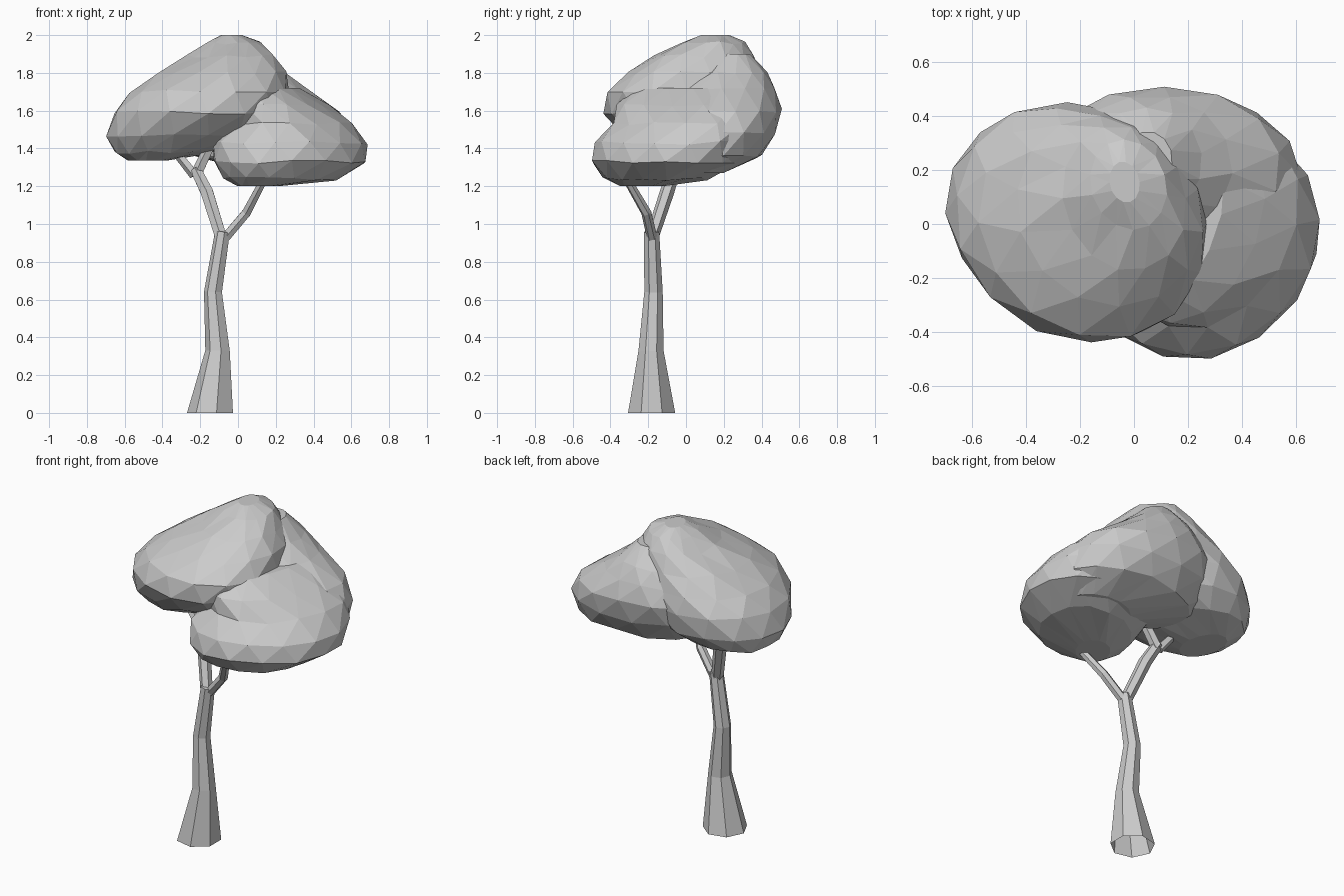
import bpy, bmesh, math, random
from mathutils import Vector

if "Cube" in bpy.data.objects:
    bpy.data.objects.remove(bpy.data.objects["Cube"])

random.seed(4)


def skin_rings(name, rings, cap_bottom=True):
    """Join rings of equal vertex count with triangles and cap the ends."""
    bm = bmesh.new()
    loops = [[bm.verts.new(p) for p in ring] for ring in rings]
    n = len(loops[0])
    for k in range(len(loops) - 1):
        a, b = loops[k], loops[k + 1]
        for i in range(n):
            j = (i + 1) % n
            bm.faces.new((a[i], a[j], b[i]))
            bm.faces.new((a[j], b[j], b[i]))
    if cap_bottom:
        bm.faces.new(loops[0][::-1])
    bm.faces.new(loops[-1])
    bmesh.ops.recalc_face_normals(bm, faces=bm.faces)
    mesh = bpy.data.meshes.new(name)
    bm.to_mesh(mesh)
    bm.free()
    obj = bpy.data.objects.new(name, mesh)
    bpy.context.collection.objects.link(obj)
    return obj


def limb(name, path, sides=6, cap_bottom=True):
    """Faceted tapering tube along (x, y, z, radius) points."""
    pts = [Vector(p[:3]) for p in path]
    rings = []
    for k, c in enumerate(pts):
        d = (pts[min(k + 1, len(pts) - 1)] - pts[max(k - 1, 0)]).normalized()
        if c.z == 0:
            d = Vector((0, 0, 1))
        u = Vector((0, 1, 0)).cross(d).normalized()
        v = d.cross(u)
        angles = [2 * math.pi * (i + 0.5) / sides for i in range(sides)]
        rings.append([c + path[k][3] * (u * math.cos(t) + v * math.sin(t))
                      for t in angles])
    return skin_rings(name, rings, cap_bottom)


def foliage(name, levels, shear=0.0, sides=14, jitter=0.01):
    """Faceted leaf mass from level outlines (z, xmin, xmax, ymin, ymax)."""
    rings = []
    for k, (z, x0, x1, y0, y1) in enumerate(levels):
        inner = 0 < k < len(levels) - 1
        ring = []
        for i in range(sides):
            t = 2 * math.pi * (i + 0.5 * k) / sides
            s = 1.01 + random.uniform(-jitter, jitter)
            dz = random.uniform(-jitter, jitter) if inner else 0
            dy = s * (y1 - y0) / 2 * math.sin(t)
            ring.append(((x0 + x1) / 2 + s * (x1 - x0) / 2 * math.cos(t) + shear * dy,
                         (y0 + y1) / 2 + dy, z + dz))
        rings.append(ring)
    return skin_rings(name, rings)


# Trunk with flared open foot
limb("trunk", [(-0.142, -0.182, 0, 0.128), (-0.105, -0.185, 0.33, 0.068),
               (-0.13, -0.172, 0.64, 0.05), (-0.08, -0.182, 0.96, 0.041)], 7, False)

# Branches: the left one forks, the right one leans forward
limb("left_branch", [(-0.09, -0.18, 0.93, 0.035), (-0.165, -0.1, 1.17, 0.038),
                     (-0.225, -0.06, 1.29, 0.033)])
limb("left_outer_twig", [(-0.23, -0.06, 1.26, 0.028), (-0.36, -0.04, 1.42, 0.022)], 5)
limb("left_inner_twig", [(-0.22, -0.06, 1.26, 0.032), (-0.13, -0.09, 1.45, 0.028)], 5)
limb("right_branch", [(-0.065, -0.18, 0.93, 0.028), (0.045, -0.21, 1.06, 0.027),
                      (0.145, -0.32, 1.25, 0.022)])

# Upper left leaf mass
crown = foliage("canopy", [
    (1.335, -0.58, -0.38, -0.12, 0.19),
    (1.38, -0.65, -0.12, -0.22, 0.34),
    (1.47, -0.69, 0.12, -0.34, 0.42),
    (1.59, -0.655, 0.25, -0.435, 0.45),
    (1.70, -0.57, 0.27, -0.42, 0.43),
    (1.80, -0.43, 0.25, -0.30, 0.40),
    (1.89, -0.26, 0.19, -0.17, 0.36),
    (1.96, -0.16, 0.12, -0.02, 0.31),
    (2.00, -0.09, 0.02, 0.08, 0.23)], -0.1)

# Lower right leaf mass
side = foliage("side_canopy", [
    (1.20, 0.0, 0.21, -0.35, -0.12),
    (1.24, -0.07, 0.51, -0.44, 0.11),
    (1.33, -0.125, 0.67, -0.50, 0.28),
    (1.43, -0.12, 0.675, -0.48, 0.33),
    (1.53, -0.05, 0.60, -0.385, 0.38),
    (1.63, -0.05, 0.47, -0.36, 0.38),
    (1.72, 0.0, 0.32, -0.27, 0.34)], 0.2)

# Rear leaf mass bridging the two
rear = foliage("rear_canopy", [
    (1.27, 0.10, 0.50, -0.08, 0.20),
    (1.36, -0.25, 0.60, -0.12, 0.40),
    (1.48, -0.36, 0.61, -0.12, 0.475),
    (1.60, -0.38, 0.54, -0.12, 0.505),
    (1.71, -0.30, 0.36, -0.10, 0.475),
    (1.80, -0.20, 0.25, 0.0, 0.43),
    (1.90, -0.06, 0.14, 0.10, 0.34)], 0.1)

# Merge the leaf masses into one canopy
bpy.context.view_layer.objects.active = crown
for part in (side, rear):
    mod = crown.modifiers.new("merge", 'BOOLEAN')
    mod.operation = 'UNION'
    mod.solver = 'EXACT'
    mod.object = part
    bpy.ops.object.modifier_apply(modifier=mod.name)
    bpy.data.objects.remove(part)
